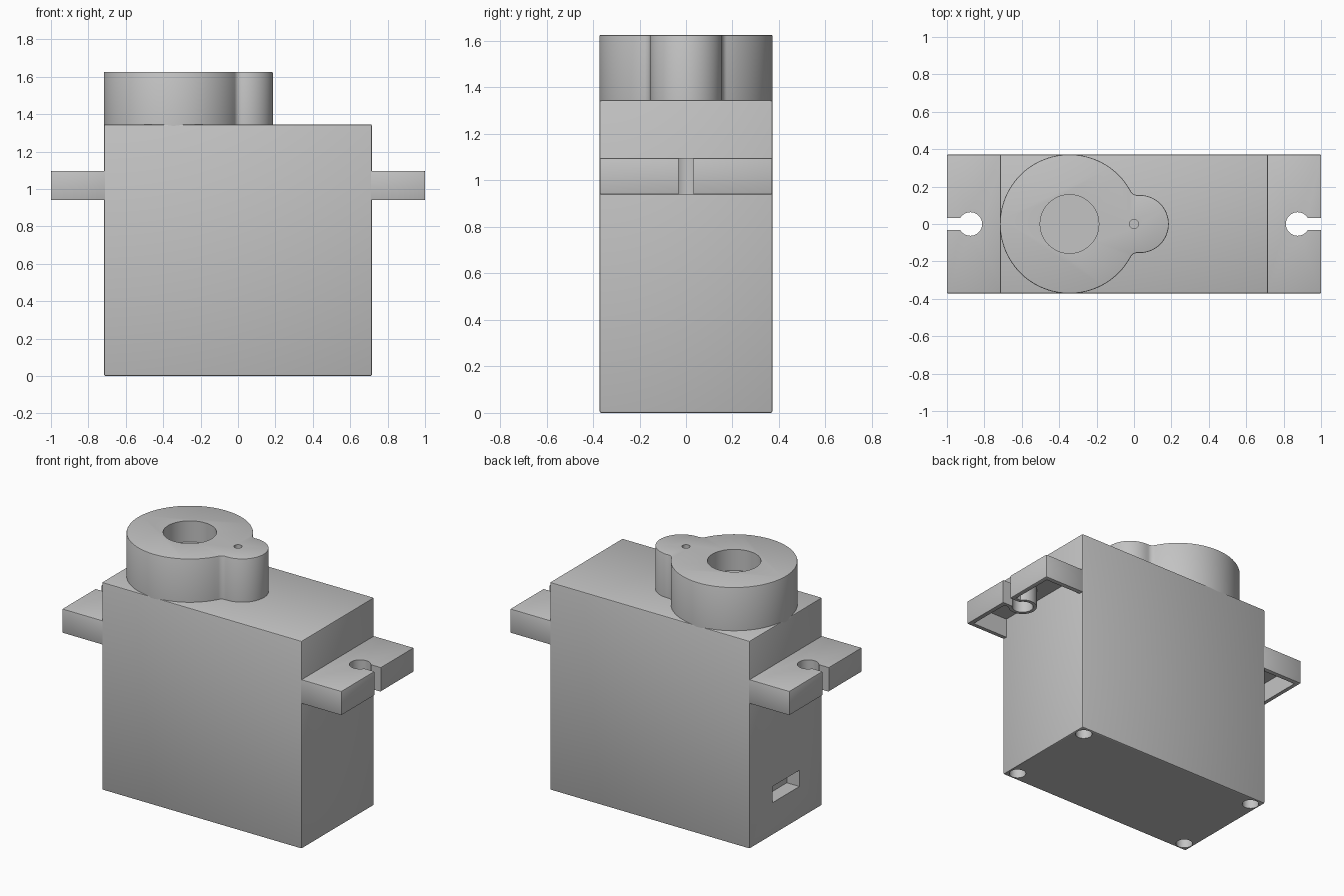
import bpy, bmesh, math
from mathutils import Matrix, Vector

if "Cube" in bpy.data.objects:
    bpy.data.objects.remove(bpy.data.objects["Cube"])

grey = bpy.data.materials.new("grey plastic")
grey.diffuse_color = (0.55, 0.55, 0.55, 1)
grey.use_nodes = True
grey.node_tree.nodes["Principled BSDF"].inputs["Base Color"].default_value = grey.diffuse_color


def make(name, bm):
    bmesh.ops.recalc_face_normals(bm, faces=bm.faces)
    me = bpy.data.meshes.new(name)
    bm.to_mesh(me)
    bm.free()
    me.materials.append(grey)
    ob = bpy.data.objects.new(name, me)
    bpy.context.collection.objects.link(ob)
    return ob


def box(name, lo, hi, bevel=0):
    lo, hi = Vector(lo), Vector(hi)
    bm = bmesh.new()
    bmesh.ops.create_cube(bm, size=1, matrix=Matrix.Translation((lo + hi) / 2)
                          @ Matrix.Diagonal((*(hi - lo), 1)))
    if bevel:
        bmesh.ops.bevel(bm, geom=bm.edges[:], offset=bevel, segments=2,
                        profile=0.5, affect='EDGES')
    return make(name, bm)


def cyl(name, x, y, r, z0, z1, n=48):
    bm = bmesh.new()
    bmesh.ops.create_cone(bm, cap_ends=True, segments=n, radius1=r, radius2=r,
                          depth=z1 - z0,
                          matrix=Matrix.Translation((x, y, (z0 + z1) / 2)))
    return make(name, bm)


def cut(ob, *cutters):
    """Subtract every cutter in turn, then remove the cutters."""
    for c in cutters:
        mod = ob.modifiers.new("cut", 'BOOLEAN')
        mod.operation, mod.solver, mod.object = 'DIFFERENCE', 'EXACT', c
        dg = bpy.context.evaluated_depsgraph_get()
        me = bpy.data.meshes.new_from_object(ob.evaluated_get(dg))
        ob.modifiers.clear()
        ob.data = me
        bpy.data.objects.remove(c)


def smooth(ob):
    ob.data.shade_smooth()
    ob.data.set_sharp_from_angle(angle=math.radians(30))


W = 0.372   # half depth of the case
L = 0.716   # half length of the case

# Case with corner screw holes underneath and a cable slot in the left side
case = box("motor_case", (-L, -W, 0), (L, W, 1.345), 0.008)
cut(case, *[cyl("screw_cutter", sx * 0.655, sy * 0.31, 0.05, -0.1, 0.1, 24)
            for sx in (-1, 1) for sy in (-1, 1)])
cut(case, box("slot_cutter", (-1, -0.138, 0.21), (-L + 0.09, 0.135, 0.315)))
smooth(case)

# Mounting ears: hollow underneath, with a walled keyhole
for side, name in ((-1, "left_mounting_ear"), (1, "right_mounting_ear")):
    def span(name, x0, x1, y, z0, z1, bevel=0):
        a, b = sorted((side * x0, side * x1))
        return box(name, (a, -y, z0), (b, y, z1), bevel)
    hx = side * 0.875
    ear = span(name, 0.70, 1.0, W - 0.001, 0.94, 1.096, 0.005)
    cavity = span("cavity_cutter", 0.69, 0.972, W - 0.03, 0.9, 1.065)
    cut(cavity, cyl("tube_core", hx, 0, 0.085, 0.8, 1.2),
        span("slot_core", 0.875, 1.1, 0.055, 0.8, 1.2))
    cut(ear, cavity, cyl("hole_cutter", hx, 0, 0.063, 0.8, 1.2),
        span("keyway_cutter", 0.875, 1.1, 0.033, 0.8, 1.2))
    smooth(ear)

# Gear housing outline: large circle, concave fillet, small circle
R, cx, r, sx, f = W, -0.345, 0.155, 0.031, 0.04
fx, fy = cx + math.sqrt((R + f) ** 2 - (r + f) ** 2), r + f
t = math.atan2(fy, fx - cx)


def arc(x, y, rad, a0, a1, n):
    return [(x + rad * math.cos(a0 + (a1 - a0) * i / n),
             y + rad * math.sin(a0 + (a1 - a0) * i / n)) for i in range(n + 1)]


half = (arc(sx, 0, r, 0, math.pi / 2, 16)
        + arc(fx, fy, f, 1.5 * math.pi, math.pi + t, 8)
        + arc(cx, 0, R, t, math.pi, 40)[1:])
outline = half + [(x, -y) for x, y in half[-2:0:-1]]
bm = bmesh.new()
face = bm.faces.new([bm.verts.new((x, y, 1.33)) for x, y in outline])
up = bmesh.ops.extrude_face_region(bm, geom=[face])["geom"]
bmesh.ops.translate(bm, vec=(0, 0, 0.296),
                    verts=[v for v in up if isinstance(v, bmesh.types.BMVert)])
rim = [e for e in bm.edges if all(v.co.z > 1.6 for v in e.verts)]
bmesh.ops.bevel(bm, geom=rim, offset=0.006, segments=2, profile=0.5, affect='EDGES')
housing = make("gear_housing", bm)

# Output shaft recess and small pin hole
cut(housing, cyl("shaft_cutter", cx, 0, 0.157, 1.49, 1.8),
    cyl("pin_cutter", 0, 0, 0.024, 1.5, 1.8, 20))
smooth(housing)
